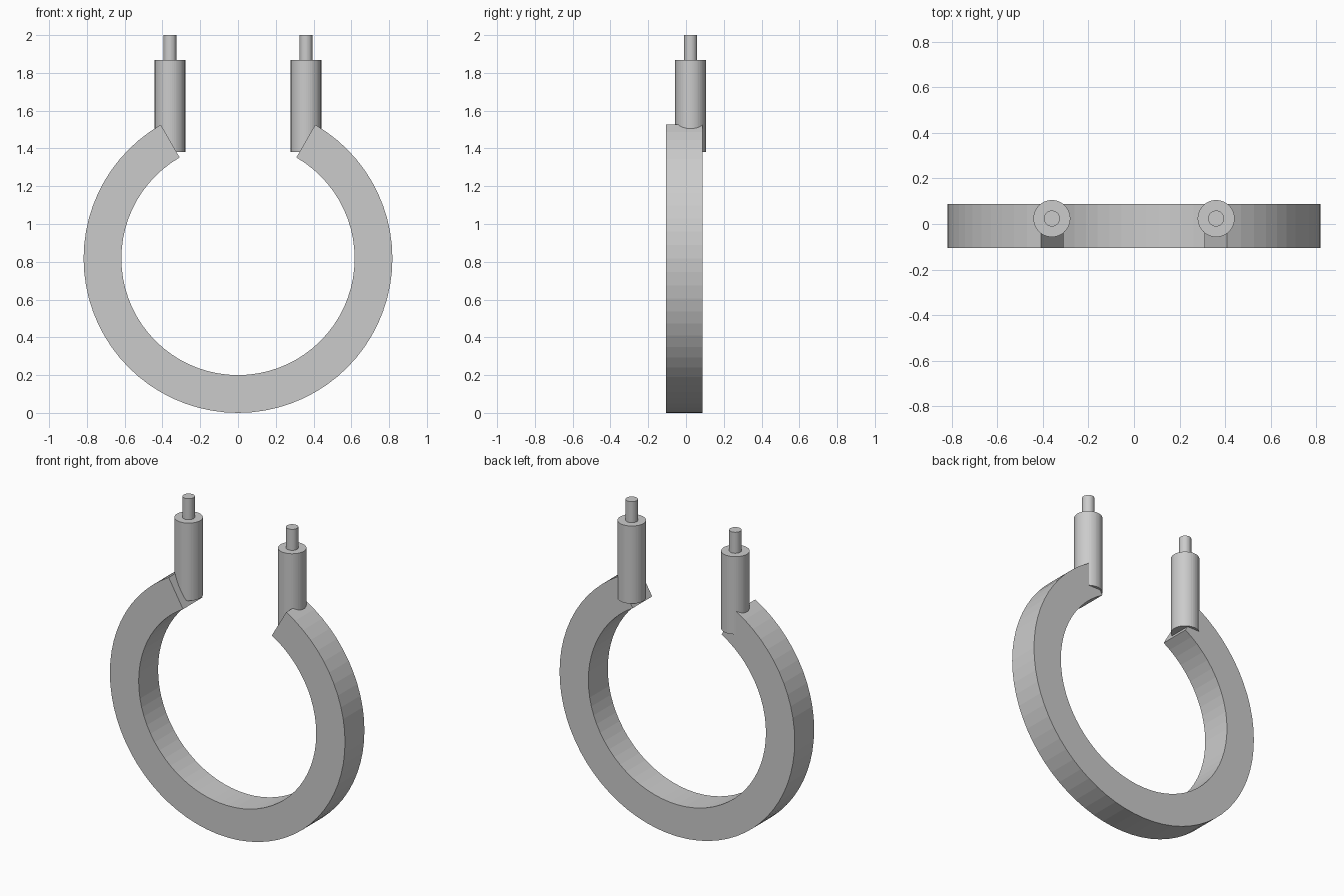
import bpy, bmesh, math

if "Cube" in bpy.data.objects:
    bpy.data.objects.remove(bpy.data.objects["Cube"])

grey = bpy.data.materials.new("plain grey")
grey.diffuse_color = (0.6, 0.6, 0.6, 1)
grey.use_nodes = True
grey.node_tree.nodes["Principled BSDF"].inputs["Base Color"].default_value = grey.diffuse_color


def finish(bm, name):
    bmesh.ops.recalc_face_normals(bm, faces=bm.faces)
    mesh = bpy.data.meshes.new(name)
    bm.to_mesh(mesh)
    bm.free()
    mesh.materials.append(grey)
    obj = bpy.data.objects.new(name, mesh)
    bpy.context.collection.objects.link(obj)
    return obj


# Open ring: rectangular section swept through 300 degrees, gap at the top
def open_ring(r_in, r_out, y0, y1, gap, steps):
    bm = bmesh.new()
    section = [(r_in, y0), (r_out, y0), (r_out, y1), (r_in, y1)]
    rows = []
    for i in range(steps + 1):
        a = gap + (2 * math.pi - 2 * gap) * i / steps
        rows.append([bm.verts.new((r * math.sin(a), y, r_out + r * math.cos(a)))
                     for r, y in section])
    for a, b in zip(rows, rows[1:]):
        for k in range(4):
            bm.faces.new((a[k], a[(k + 1) % 4], b[(k + 1) % 4], b[k]))
    bm.faces.new(rows[0])
    bm.faces.new(rows[-1])
    return finish(bm, "open_ring")


# Stepped post: a thick sleeve with a thin pin on top, turned as one profile
def post(name, x, y):
    bm = bmesh.new()
    n = 48
    profile = [(0.081, 1.38), (0.081, 1.868), (0.035, 1.868), (0.035, 2.0)]
    rows = [[bm.verts.new((x + r * math.cos(2 * math.pi * i / n),
                           y + r * math.sin(2 * math.pi * i / n), z))
             for i in range(n)] for r, z in profile]
    for a, b in zip(rows, rows[1:]):
        for i in range(n):
            j = (i + 1) % n
            bm.faces.new((a[i], a[j], b[j], b[i]))
    bm.faces.new(rows[0])
    bm.faces.new(rows[-1])
    return finish(bm, name)


open_ring(0.6175, 0.8175, -0.105, 0.088, math.radians(30), 60)
for side, name in ((-1, "left_post"), (1, "right_post")):
    post(name, side * 0.36, 0.024)
